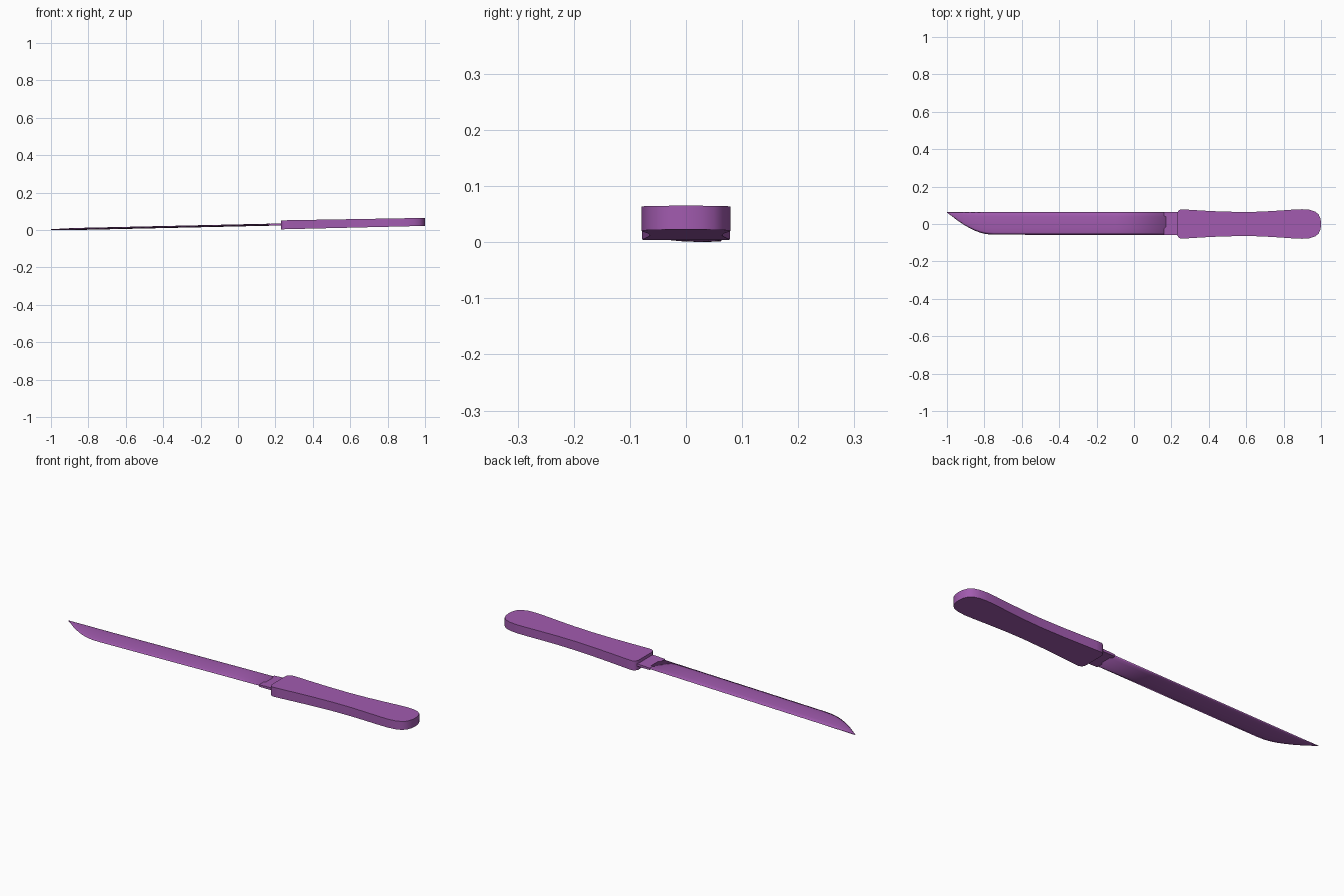
import bpy
import bmesh

if "Cube" in bpy.data.objects:
    bpy.data.objects.remove(bpy.data.objects["Cube"])

purple = bpy.data.materials.new("purple")
purple.use_nodes = True
colour = (0.36, 0.105, 0.43, 1)
purple.diffuse_color = colour
purple.node_tree.nodes["Principled BSDF"].inputs["Base Color"].default_value = colour


def loft(name, rings, smooth_angle):
    """Skin a list of equal closed rings and cap both ends."""
    bm = bmesh.new()
    loops = [[bm.verts.new(p) for p in ring] for ring in rings]
    n = len(loops[0])
    for a, b in zip(loops, loops[1:]):
        for i in range(n):
            j = (i + 1) % n
            bm.faces.new((a[i], a[j], b[j], b[i]))
    bm.faces.new(loops[0][::-1])
    bm.faces.new(loops[-1])
    bmesh.ops.recalc_face_normals(bm, faces=bm.faces)
    mesh = bpy.data.meshes.new(name)
    bm.to_mesh(mesh)
    bm.free()
    mesh.materials.append(purple)
    obj = bpy.data.objects.new(name, mesh)
    bpy.context.collection.objects.link(obj)
    bpy.ops.object.select_all(action="DESELECT")
    obj.select_set(True)
    bpy.context.view_layer.objects.active = obj
    bpy.ops.object.shade_smooth_by_angle(angle=smooth_angle)
    return obj


# Handle: waisted outline with a rounded butt, thinning gently to the rear
half = [(0.23, 0.058), (0.237, 0.071), (0.25, 0.078), (0.28, 0.077),
        (0.36, 0.072), (0.46, 0.067), (0.58, 0.064), (0.68, 0.066),
        (0.78, 0.072), (0.85, 0.077), (0.9, 0.079), (0.94, 0.076),
        (0.97, 0.066), (0.988, 0.05), (0.997, 0.028), (1.0, 0.008)]
outline = half + [(x, -y) for x, y in reversed(half)]
bottom = [(x, y, 0.004 + 0.024 * (x - 0.23)) for x, y in outline]
top = [(x, y, 0.052 + 0.017 * (x - 0.23)) for x, y in outline]
loft("handle", [bottom, top], 0.6)


def blade_z(x):
    return 0.003 + 0.022 * (x + 1)


# Blade: convex section swept along a straight spine and curved edge
spine = 0.063
edge = [(-1.0, 0.061), (-0.97, 0.039), (-0.94, 0.016), (-0.91, -0.004),
        (-0.88, -0.021), (-0.85, -0.036), (-0.82, -0.047), (-0.79, -0.054),
        (-0.75, -0.057), (-0.4, -0.058), (-0.1, -0.058), (0.17, -0.059)]
upper = [(0.1, 0.45), (0.3, 0.85), (0.55, 1.0), (0.8, 0.9), (0.95, 0.6)]
section = [(0, 0)] + upper + [(1, 0)] + [(u, -h) for u, h in reversed(upper)]
rings = []
for x, low in edge:
    width = spine - low
    thick = 0.0055 * min(1, 0.25 + width / 0.12)
    rings.append([(x, low + u * width, blade_z(x) + h * thick) for u, h in section])
loft("blade", rings, 3.1)

# Flat shank joining blade and handle
rings = []
for x, thick in ((0.16, 0.0045), (0.2, 0.006), (0.26, 0.006)):
    z = blade_z(x)
    rings.append([(x, -0.06, z - thick), (x, spine, z - thick),
                  (x, spine, z + thick), (x, -0.06, z + thick)])
loft("shank", rings, 0.5)
